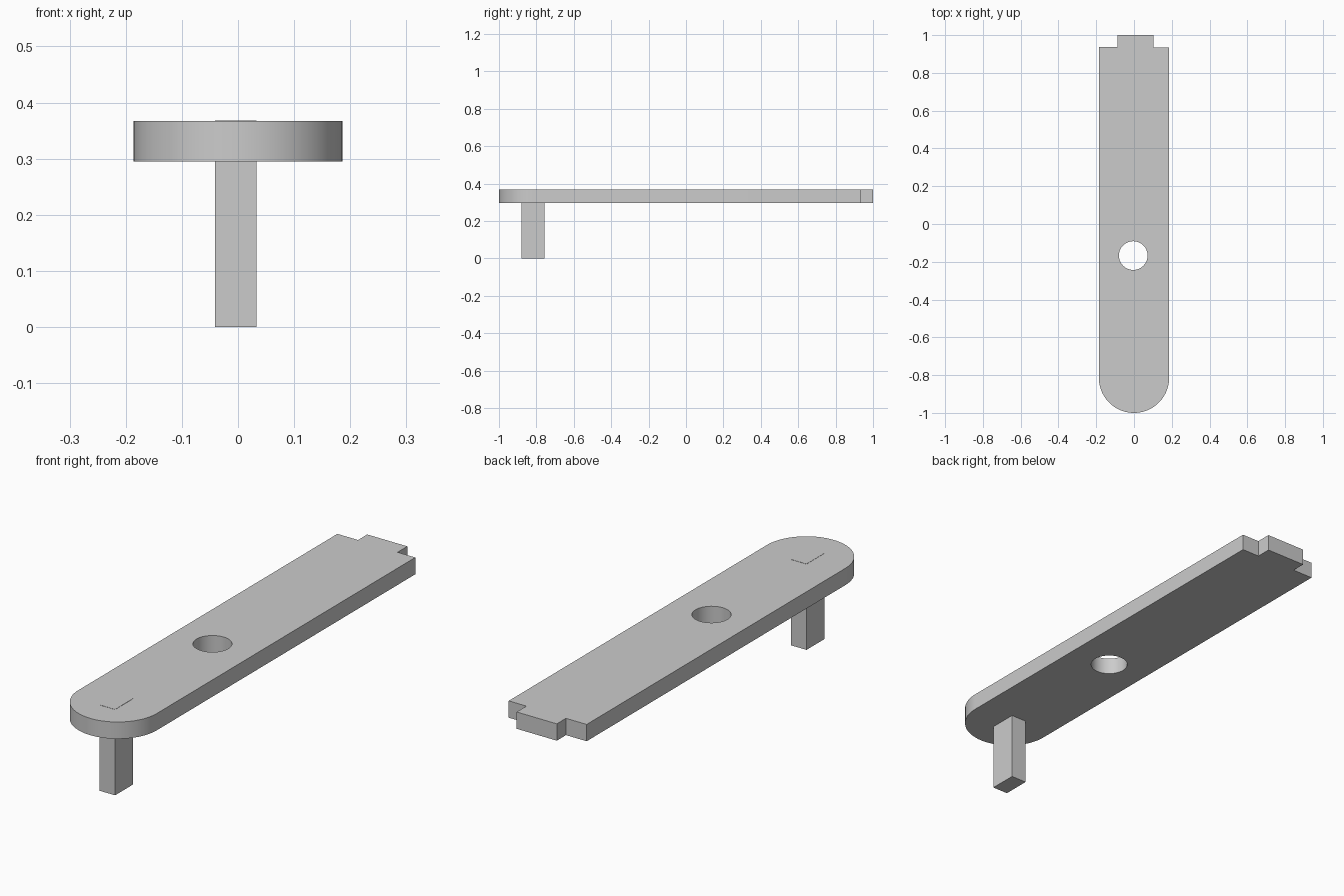
import bpy
from math import sin, cos, pi, radians

if "Cube" in bpy.data.objects:
    bpy.data.objects.remove(bpy.data.objects["Cube"], do_unlink=True)

GREY = (0.6, 0.6, 0.6, 1)
grey = bpy.data.materials.new("plain_grey")
grey.use_nodes = True
grey.diffuse_color = GREY
grey.node_tree.nodes["Principled BSDF"].inputs["Base Color"].default_value = GREY

HALF_WIDTH = 0.186
BOTTOM, TOP = 0.295, 0.367


def arc(cx, cy, r, start, end, steps):
    """Points along an arc, both ends included."""
    angles = [start + (end - start) * i / steps for i in range(steps + 1)]
    return [(cx + r * cos(a), cy + r * sin(a)) for a in angles]


def plate(name, loops, bottom, top):
    """Extrude closed outlines into a flat plate; inner loops become holes."""
    curve = bpy.data.curves.new(name, "CURVE")
    curve.dimensions = "2D"
    curve.fill_mode = "BOTH"
    curve.extrude = (top - bottom) / 2
    for loop in loops:
        spline = curve.splines.new("POLY")
        spline.points.add(len(loop) - 1)
        for point, (x, y) in zip(spline.points, loop):
            point.co = (x, y, 0, 1)
        spline.use_cyclic_u = True
    obj = bpy.data.objects.new(name, curve)
    obj.location.z = (bottom + top) / 2
    bpy.context.collection.objects.link(obj)
    bpy.ops.object.select_all(action="DESELECT")
    obj.select_set(True)
    bpy.context.view_layer.objects.active = obj
    bpy.ops.object.convert(target="MESH")
    obj = bpy.context.view_layer.objects.active
    # Weld the caps to the walls
    bpy.ops.object.mode_set(mode="EDIT")
    bpy.ops.mesh.select_all(action="SELECT")
    bpy.ops.mesh.remove_doubles(threshold=0.0001)
    bpy.ops.mesh.normals_make_consistent(inside=False)
    bpy.ops.object.mode_set(mode="OBJECT")
    obj.data.materials.clear()
    obj.data.materials.append(grey)
    bpy.ops.object.shade_smooth_by_angle(angle=radians(30))
    return obj


# Arm: rounded front end, narrow tab at the back, round through hole
tab = [(HALF_WIDTH, 0.934), (0.102, 0.934), (0.102, 1),
       (-0.088, 1), (-0.088, 0.938), (-HALF_WIDTH, 0.938)]
nose = arc(0, HALF_WIDTH - 1, HALF_WIDTH, pi, 2 * pi, 48)
hole = arc(-0.004, -0.167, 0.076, 0, 2 * pi, 48)[:-1]
plate("arm", [tab + nose, hole], BOTTOM, TOP)

# Square-cornered peg, running up through the arm
peg = [(-0.041, -0.879), (0.033, -0.879), (0.033, -0.757), (-0.041, -0.757)]
plate("peg", [peg], 0, TOP + 0.001)
